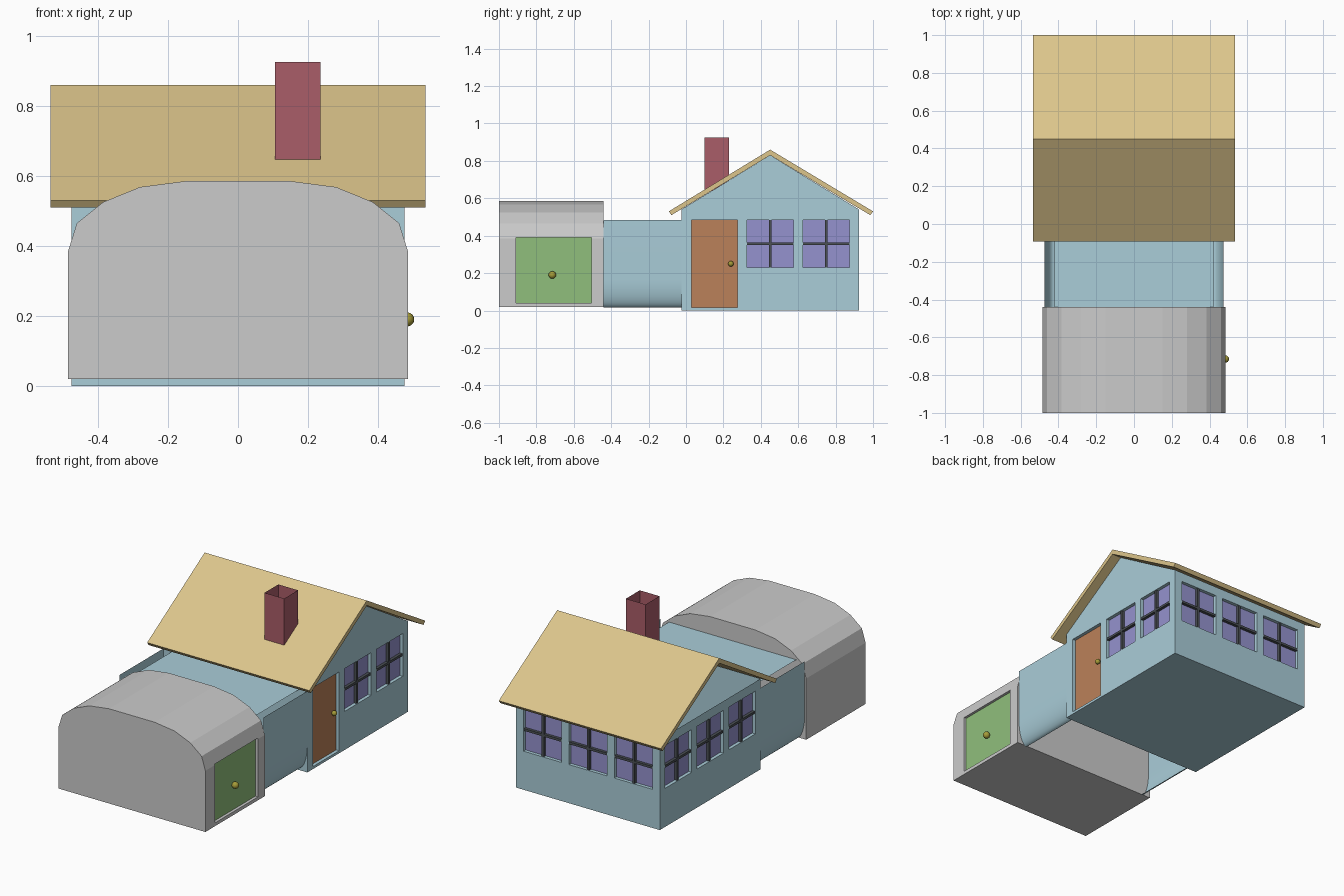
import bpy, bmesh, math
from mathutils import Vector

if "Cube" in bpy.data.objects:
    bpy.data.objects.remove(bpy.data.objects["Cube"])


def mat(name, r, g, b):
    m = bpy.data.materials.new(name)
    m.diffuse_color = (r, g, b, 1)
    m.use_nodes = True
    m.node_tree.nodes["Principled BSDF"].inputs["Base Color"].default_value = m.diffuse_color
    return m


BLUE = mat("wall_blue", 0.40, 0.61, 0.69)
TAN = mat("roof_tan", 0.72, 0.56, 0.26)
RED = mat("brick_red", 0.40, 0.11, 0.14)
BROWN = mat("door_brown", 0.50, 0.22, 0.10)
GREEN = mat("door_green", 0.28, 0.52, 0.20)
PURPLE = mat("pane_purple", 0.30, 0.29, 0.62)
DARK = mat("frame_dark", 0.07, 0.08, 0.09)
GOLD = mat("knob_gold", 0.38, 0.33, 0.04)


def make(name, verts, faces, material=None):
    me = bpy.data.meshes.new(name)
    me.from_pydata([tuple(v) for v in verts], [], faces)
    ob = bpy.data.objects.new(name, me)
    bpy.context.collection.objects.link(ob)
    if material:
        me.materials.append(material)
    return ob


def box(name, lo, hi, material=None):
    v = [(x, y, z) for x in (lo[0], hi[0]) for y in (lo[1], hi[1]) for z in (lo[2], hi[2])]
    f = [(0, 1, 3, 2), (4, 6, 7, 5), (0, 4, 5, 1), (2, 3, 7, 6), (0, 2, 6, 4), (1, 5, 7, 3)]
    return make(name, v, f, material)


def prism(name, profile, axis, a, b, material=None):
    """Extrude a closed profile along x (profile is y,z) or y (profile is x,z)."""
    n = len(profile)
    at = lambda p, t: (t, p[0], p[1]) if axis == 'x' else (p[0], t, p[1])
    v = [at(p, a) for p in profile] + [at(p, b) for p in profile]
    f = [tuple(range(n)), tuple(range(2 * n - 1, n - 1, -1))]
    f += [(i, i + n, (i + 1) % n + n, (i + 1) % n) for i in range(n)]
    ob = make(name, v, f, material)
    bm = bmesh.new()
    bm.from_mesh(ob.data)
    bmesh.ops.recalc_face_normals(bm, faces=bm.faces)
    bm.to_mesh(ob.data)
    bm.free()
    return ob


def knob(name, pos, r):
    bpy.ops.mesh.primitive_uv_sphere_add(segments=16, ring_count=10, radius=r, location=pos)
    ob = bpy.context.object
    ob.name = name
    ob.data.materials.append(GOLD)
    bpy.ops.object.shade_smooth()


# House dimensions
HALF, CY, EAVE, DEPTH = 0.475, 0.45, 0.54, 0.02


def wall(name, u, n, windows=(), door=None, gable=False):
    """One wall sheet with recessed openings, plus their panes and bars."""
    u, n = Vector(u), Vector(n)
    P = lambda s, z, d=0.0: Vector((0, CY, 0)) + n * (HALF - d) + u * s + Vector((0, 0, z))
    holes = [(c - 0.125, c + 0.125, 0.23, 0.485) for c in windows]
    if door:
        holes.append(door)
    us = sorted({-HALF, HALF, *[h[0] for h in holes], *[h[1] for h in holes]})
    zs = sorted({0, EAVE, *[h[2] for h in holes], *[h[3] for h in holes]})
    verts, faces = [], []

    def face(*pts):
        faces.append(tuple(range(len(verts), len(verts) + len(pts))))
        verts.extend(pts)

    for a, b in zip(us, us[1:]):
        for c, d in zip(zs, zs[1:]):
            mu, mz = (a + b) / 2, (c + d) / 2
            if not any(h[0] < mu < h[1] and h[2] < mz < h[3] for h in holes):
                face(P(a, c), P(b, c), P(b, d), P(a, d))
    for a, b, c, d in holes:
        ring = [(a, c), (b, c), (b, d), (a, d)]
        for p, q in zip(ring, ring[1:] + ring[:1]):
            face(P(*p), P(*q), P(*q, DEPTH), P(*p, DEPTH))
    if gable:
        face(P(-HALF, EAVE), P(HALF, EAVE), P(0, 0.83))
    make(name, verts, faces, BLUE)
    for i, (a, b, c, d) in enumerate(holes):
        is_door = door and i == len(holes) - 1
        make(name + ("_door" if is_door else "_pane"),
             [P(a, c, DEPTH), P(b, c, DEPTH), P(b, d, DEPTH), P(a, d, DEPTH)],
             [(0, 1, 2, 3)], BROWN if is_door else PURPLE)
        if not is_door:
            mu, mz, w = (a + b) / 2, (c + d) / 2, 0.007
            for s0, s1, z0, z1 in ((mu - w, mu + w, c, d), (a, b, mz - w, mz + w)):
                p, q = P(s0, z0, DEPTH), P(s1, z1, 0.003)
                box(name + "_bar", [min(i) for i in zip(p, q)], [max(i) for i in zip(p, q)], DARK)


# House walls (left gable is open) and floor
wall("right_wall", (0, 1, 0), (1, 0, 0), (0, 0.3), (-0.42, -0.175, 0.015, 0.485), True)
wall("left_wall", (0, -1, 0), (-1, 0, 0), (-0.3, 0, 0.3))
wall("back_wall", (-1, 0, 0), (0, 1, 0), (-0.3, 0, 0.3))
wall("front_wall", (1, 0, 0), (0, -1, 0))
make("house_floor", [(-HALF, CY - HALF, 0), (-HALF, CY + HALF, 0),
                     (HALF, CY + HALF, 0), (HALF, CY - HALF, 0)], [(0, 1, 2, 3)], BLUE)
knob("house_door_knob", (0.468, 0.24, 0.25), 0.015)

# Roof
prism("roof", [(-0.092, 0.53), (0.45, 0.86), (1.0, 0.53), (0.985, 0.51), (0.45, 0.83), (-0.078, 0.51)],
      'x', -0.535, 0.535, TAN)

# Chimney: hollow open tube
x0, x1, y0, y1 = 0.105, 0.235, 0.10, 0.23
ring = [(x0, y0), (x1, y0), (x1, y1), (x0, y1)]
make("chimney", [(x, y, z) for z in (0.64, 0.925) for x, y in ring],
     [(i, (i + 1) % 4, (i + 1) % 4 + 4, i + 4) for i in range(4)], RED)

# Passage: roof plate and two side panels curling in at the bottom
YA, YB = -0.44, CY - HALF
make("passage_roof", [(-0.42, YA, 0.48), (0.42, YA, 0.48), (0.42, YB, 0.48), (-0.42, YB, 0.48)],
     [(0, 1, 2, 3)], BLUE)
curve = [(0.475, 0.485)] + [(0.42 + 0.055 * math.cos(t), 0.165 - 0.15 * math.sin(t))
                            for t in (i * math.pi / 20 for i in range(11))]
for side, label in ((1, "right"), (-1, "left")):
    verts = [(side * x, y, z) for x, z in curve for y in (YA, YB)]
    faces = [(2 * i, 2 * i + 2, 2 * i + 3, 2 * i + 1)[::side] for i in range(len(curve) - 1)]
    panel = make("passage_side_" + label, verts, faces, BLUE)
    panel.data.shade_smooth()

# Garage body with faceted barrel top
half = [(0.485, 0.02), (0.485, 0.385), (0.46, 0.465), (0.385, 0.525), (0.28, 0.568), (0.15, 0.585)]
garage = prism("garage", half + [(-x, z) for x, z in reversed(half)], 'y', -1.0, YA)

# Garage door recess, door and knob
cutter = box("door_cutter", (0.465, -0.91, 0.04), (0.6, -0.505, 0.39))
cutter.hide_render = True
cutter.hide_set(True)
mod = garage.modifiers.new("door_recess", 'BOOLEAN')
mod.object = cutter
mod.operation = 'DIFFERENCE'
mod.solver = 'EXACT'
box("garage_door", (0.46, -0.91, 0.04), (0.468, -0.505, 0.39), GREEN)
knob("garage_door_knob", (0.483, -0.715, 0.19), 0.02)
